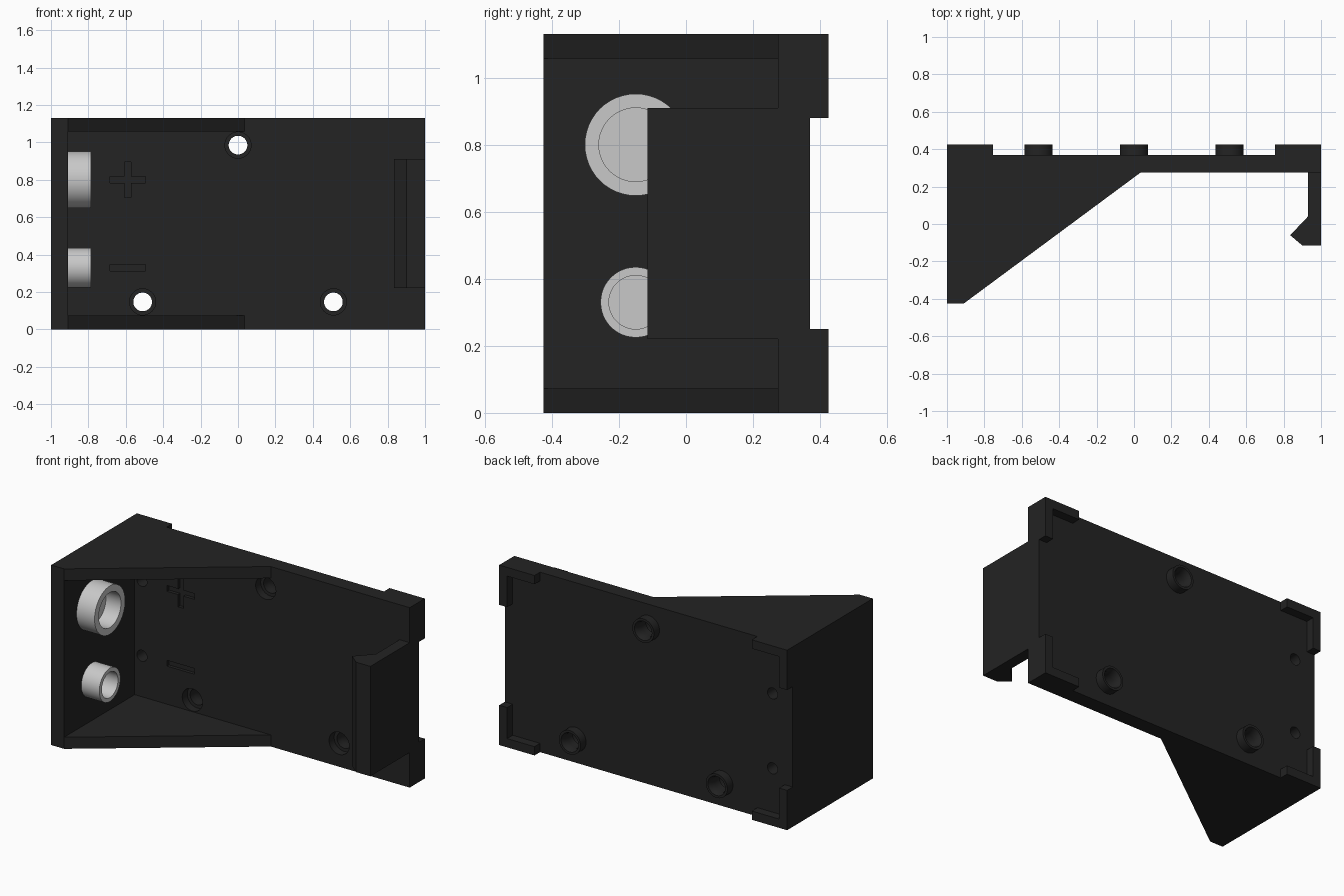
import bpy
import bmesh
from mathutils import Vector

cube = bpy.data.objects.get("Cube")
if cube:
    bpy.data.objects.remove(cube, do_unlink=True)


def material(name, value):
    mat = bpy.data.materials.new(name)
    mat.use_nodes = True
    colour = (value, value, value, 1)
    mat.diffuse_color = colour
    mat.node_tree.nodes["Principled BSDF"].inputs["Base Color"].default_value = colour
    return mat


BLACK = material("black plastic", 0.017)
SILVER = material("light grey metal", 0.58)

HEIGHT = 1.13
FRONT, BACK, LIP = 0.275, 0.37, 0.425     # plate front, plate back, lip back
WALL_X = -0.91                            # inner face of the side wall


def finish(bm, name, mat):
    bmesh.ops.recalc_face_normals(bm, faces=bm.faces)
    mesh = bpy.data.meshes.new(name)
    bm.to_mesh(mesh)
    bm.free()
    mesh.materials.append(mat)
    obj = bpy.data.objects.new(name, mesh)
    bpy.context.collection.objects.link(obj)
    return obj


def prism(name, outline, z0, z1, mat=BLACK):
    """Extrude an outline in x and y from z0 to z1."""
    bm = bmesh.new()
    face = bm.faces.new([bm.verts.new((x, y, z0)) for x, y in outline])
    new = bmesh.ops.extrude_face_region(bm, geom=[face])["geom"]
    verts = [v for v in new if isinstance(v, bmesh.types.BMVert)]
    bmesh.ops.translate(bm, verts=verts, vec=(0, 0, z1 - z0))
    return finish(bm, name, mat)


def box(name, x0, x1, y0, y1, z0, z1):
    return prism(name, [(x0, y0), (x1, y0), (x1, y1), (x0, y1)], z0, z1)


def lathe(name, profile, origin, axis, mat=BLACK, closed=False, steps=48):
    """Turn a (radius, height) profile around an axis through origin."""
    bm = bmesh.new()
    verts = [bm.verts.new((r, 0, h)) for r, h in profile]
    pairs = list(zip(verts, verts[1:]))
    if closed:
        pairs.append((verts[-1], verts[0]))
    edges = [bm.edges.new(p) for p in pairs]
    bmesh.ops.spin(bm, geom=verts + edges, cent=(0, 0, 0), axis=(0, 0, 1),
                   angle=6.2831853, steps=steps)
    bmesh.ops.remove_doubles(bm, verts=bm.verts, dist=0.0005)
    turn = Vector((0, 0, 1)).rotation_difference(Vector(axis)).to_matrix()
    for v in bm.verts:
        v.co = turn @ v.co + Vector(origin)
    return finish(bm, name, mat)


def activate(obj):
    bpy.ops.object.select_all(action='DESELECT')
    obj.select_set(True)
    bpy.context.view_layer.objects.active = obj


def smooth(obj):
    activate(obj)
    bpy.ops.object.shade_smooth_by_angle(angle=0.6)


def cut(obj, cutter):
    cutter.hide_render = True
    mod = obj.modifiers.new("cut", 'BOOLEAN')
    mod.operation = 'DIFFERENCE'
    mod.solver = 'EXACT'
    mod.object = cutter
    activate(obj)
    bpy.ops.object.modifier_apply(modifier=mod.name)
    bpy.data.objects.remove(cutter, do_unlink=True)


# Back plate
plate = box("back_plate", -1, 1, FRONT, BACK, 0, HEIGHT)

# Screw holes with a wide front recess, and a raised collar behind each
for i, (x, z) in enumerate([(0, 0.985), (-0.51, 0.147), (0.51, 0.147)]):
    drill = [(0, -0.1), (0.07, -0.1), (0.07, 0.05), (0.05, 0.05), (0.05, 0.2), (0, 0.2)]
    cut(plate, lathe("drill", drill, (x, FRONT, z), (0, 1, 0)))
    ring = [(0.05, 0), (0.075, 0), (0.075, LIP - BACK), (0.06, LIP - BACK), (0.05, 0.03)]
    smooth(lathe(f"screw_collar_{i + 1}", ring, (x, BACK, z), (0, 1, 0), closed=True))

# Wire holes and shallow polarity grooves beside each terminal
UPPER, LOWER = 0.80, 0.33
for z in (UPPER, LOWER):
    wire = [(0, -0.1), (0.035, -0.1), (0.035, 0.2), (0, 0.2)]
    cut(plate, lathe("wire_drill", wire, (-0.86, FRONT, z), (0, 1, 0), steps=24))
    cut(plate, box("groove", -0.685, -0.495, 0.2, 0.295, z - 0.018, z + 0.018))
cut(plate, box("groove", -0.608, -0.572, 0.2, 0.295, UPPER - 0.095, UPPER + 0.095))
smooth(plate)

# Side wall and the two triangular gussets
box("side_wall", -1, WALL_X, -LIP, FRONT, 0, HEIGHT)
gusset = [(WALL_X, -LIP), (0.035, FRONT), (WALL_X, FRONT)]
prism("lower_gusset", gusset, 0, 0.073)
prism("upper_gusset", gusset, 1.057, HEIGHT)

# Clip arm with a hooked end
clip = [(1, FRONT), (0.93, FRONT), (0.93, 0.04), (0.835, -0.06), (0.9, -0.115), (1, -0.115)]
prism("clip_arm", clip, 0.22, 0.91)

# L-shaped corner lips on the back
T = 0.055
for side, sx in (("right", -1), ("left", 1)):
    for level, z_edge, sz in (("lower", 0, 1), ("upper", HEIGHT, -1)):
        def span(a, b):
            return sorted((a, b))
        box(f"{level}_{side}_lip_across", *span(sx, sx * 0.755), BACK, LIP,
            *span(z_edge, z_edge + sz * T))
        box(f"{level}_{side}_lip_upright", *span(sx, sx * (1 - T)), BACK, LIP,
            *span(z_edge + sz * T, z_edge + sz * 0.25))

# Cup-shaped battery terminals on the side wall
for name, z, outer, inner in (("large_terminal", UPPER, 0.152, 0.11),
                              ("small_terminal", LOWER, 0.105, 0.08)):
    cup = [(0, 0), (outer, 0), (outer, 0.125), (inner, 0.125), (inner, 0.02), (0, 0.02)]
    smooth(lathe(name, cup, (WALL_X, -0.15, z), (1, 0, 0), SILVER))
